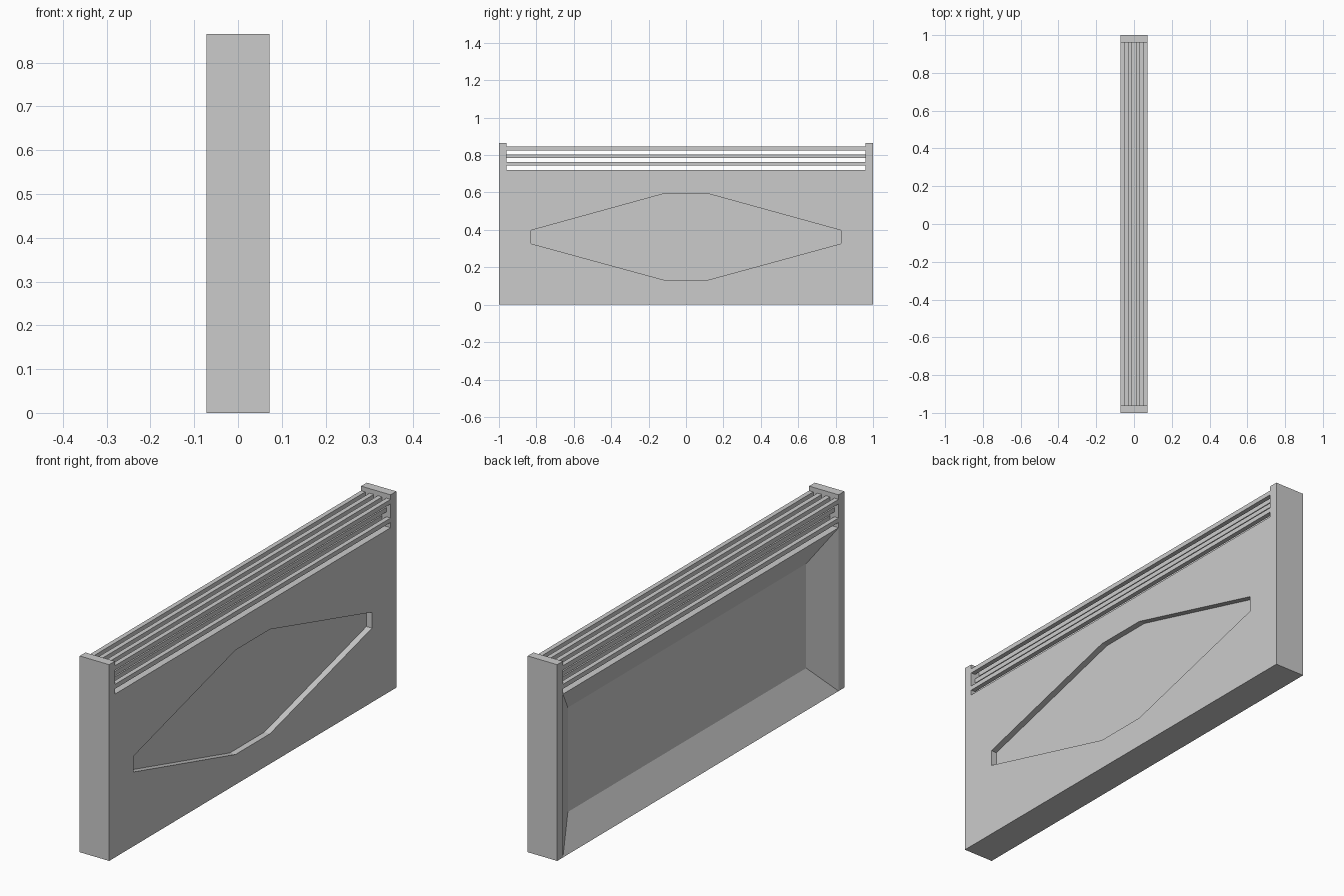
import bpy, bmesh

if "Cube" in bpy.data.objects:
    bpy.data.objects.remove(bpy.data.objects["Cube"])

W = 0.072            # half thickness in x
TOP, RAIL = 0.865, 0.72
IN = 0.96            # inner face of the end posts


def finish(bm, name):
    bmesh.ops.recalc_face_normals(bm, faces=bm.faces)
    mesh = bpy.data.meshes.new(name)
    bm.to_mesh(mesh)
    bm.free()
    obj = bpy.data.objects.new(name, mesh)
    bpy.context.collection.objects.link(obj)
    return obj


def ring(bm, x, pts):
    return [bm.verts.new((x, y, z)) for y, z in pts]


def bridge(bm, a, b):
    n = len(a)
    for i in range(n):
        bm.faces.new((a[i], a[(i + 1) % n], b[(i + 1) % n], b[i]))


def closed_edges(bm, vs):
    return [bm.edges.get((v, vs[i - 1])) or bm.edges.new((v, vs[i - 1]))
            for i, v in enumerate(vs)]


# Barrier body: U-shaped outline with raised end posts
bm = bmesh.new()
half = [(IN, 0), (1, 0), (1, TOP), (IN, TOP), (IN, RAIL)]
outline = half + [(-y, z) for y, z in reversed(half)]
back, front = ring(bm, -W, outline), ring(bm, W, outline)
bridge(bm, back, front)
bm.faces.new(back[:5])
bm.faces.new(back[5:])

# Tapered rectangular recess in the back
opening = [back[i] for i in (0, 4, 5, 9)]
floor = ring(bm, -0.005, [(0.83, 0.133), (0.83, 0.593), (-0.83, 0.593), (-0.83, 0.133)])
bridge(bm, opening, floor)
bm.faces.new(floor)

# Shallow octagonal recess in the front
octagon = [(0.83, 0.327), (0.83, 0.397), (0.12, 0.593), (-0.12, 0.593),
           (-0.83, 0.397), (-0.83, 0.327), (-0.12, 0.133), (0.12, 0.133)]
rim, bed = ring(bm, W, octagon), ring(bm, W - 0.027, octagon)
bridge(bm, rim, bed)
bm.faces.new(bed)
bmesh.ops.triangle_fill(bm, use_beauty=True,
                        edges=closed_edges(bm, front) + closed_edges(bm, rim))
finish(bm, "barrier_body")

# Staggered rows of slats between the posts
S = 2 * W / 7
for row, (z0, z1, count) in enumerate([(0.743, 0.763, 4), (0.784, 0.804, 3), (0.825, 0.845, 4)]):
    for k in range(count):
        x = (2 * k - count + 1) * S
        bm = bmesh.new()
        bmesh.ops.create_cube(bm, size=1)
        bmesh.ops.scale(bm, vec=(S, 2 * IN, z1 - z0), verts=bm.verts)
        bmesh.ops.translate(bm, vec=(x, 0, (z0 + z1) / 2), verts=bm.verts)
        finish(bm, f"slat_row{row + 1}_{k + 1}")
